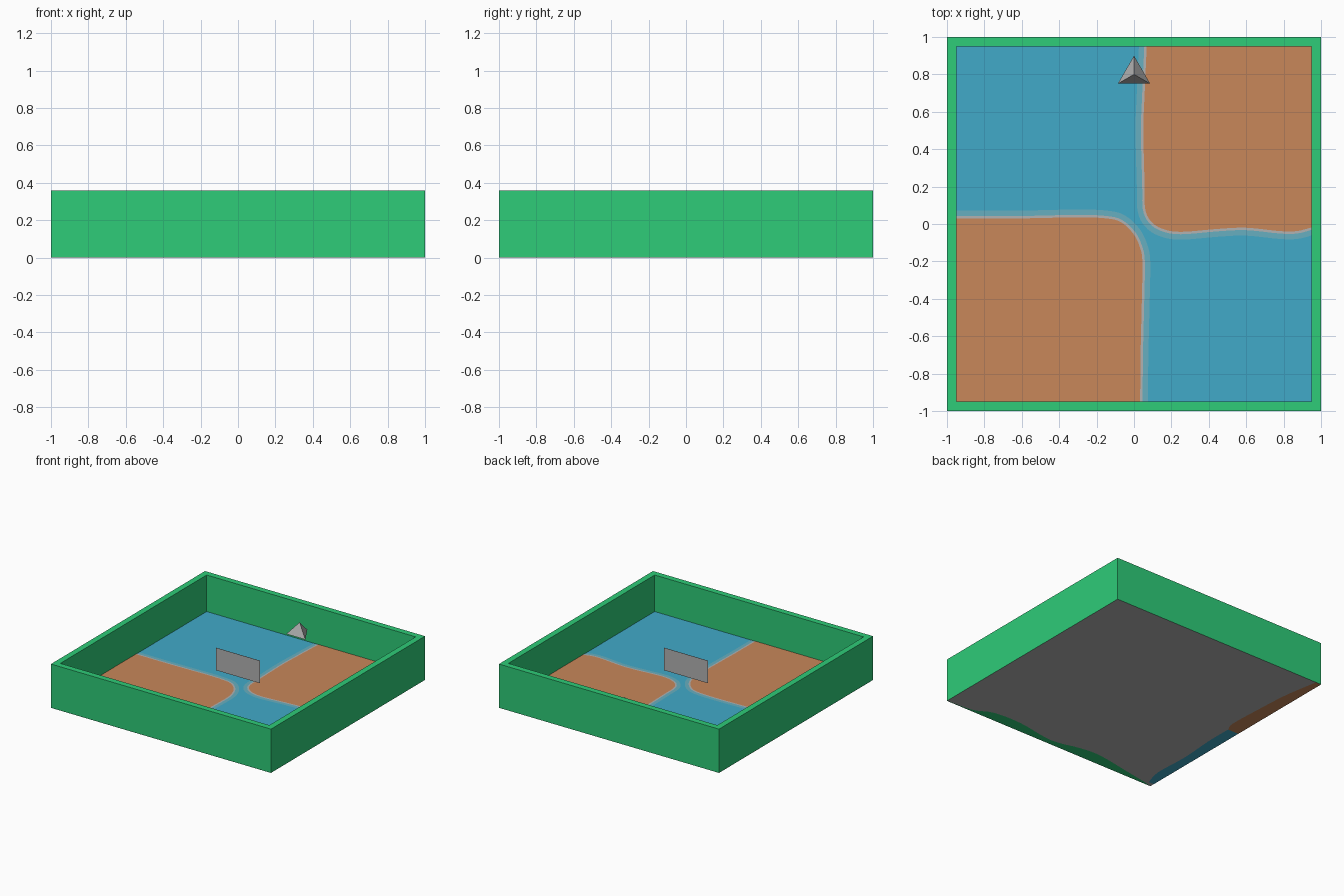
import bpy, bmesh, math
from mathutils import Vector

if "Cube" in bpy.data.objects:
    bpy.data.objects.remove(bpy.data.objects["Cube"])


def mat(name, r, g, b):
    lin = [((c / 255 + 0.055) / 1.055) ** 2.4 for c in (r, g, b)]
    m = bpy.data.materials.new(name)
    m.diffuse_color = (*lin, 1)
    m.use_nodes = True
    m.node_tree.nodes["Principled BSDF"].inputs["Base Color"].default_value = m.diffuse_color
    return m


GREEN = mat("wall green", 46, 204, 120)
BLUE = mat("floor blue", 65, 170, 201)
PALE = mat("pale blue edge", 103, 175, 192)
ORANGE = mat("floor orange", 200, 135, 90)
GREY = mat("plain grey", 178, 178, 178)


def finish(bm, name, *mats):
    me = bpy.data.meshes.new(name)
    bm.to_mesh(me)
    bm.free()
    ob = bpy.data.objects.new(name, me)
    bpy.context.collection.objects.link(ob)
    for m in mats:
        me.materials.append(m)
    return ob


def plate(name, pts, z, m, up=True):
    """Flat painted plate from an outline."""
    bm = bmesh.new()
    f = bm.faces.new([bm.verts.new((p[0], p[1], z)) for p in pts])
    f.normal_update()
    if (f.normal.z > 0) != up:
        f.normal_flip()
    bmesh.ops.triangulate(bm, faces=[f])
    return finish(bm, name, m)


def smooth(pts, n=4):
    """Catmull-Rom curve through the points."""
    p = [Vector(q) for q in pts]
    p = [2 * p[0] - p[1]] + p + [2 * p[-1] - p[-2]]
    out = []
    for a, b, c, d in zip(p, p[1:], p[2:], p[3:]):
        for i in range(n):
            t = i / n
            out.append(0.5 * (2 * b + (c - a) * t + (2 * a - 5 * b + 4 * c - d) * t * t
                              + (3 * b - a - 3 * c + d) * t ** 3))
    return out + [p[-2]]


def offset(line, d):
    """Shift a line to its left by d."""
    out = []
    for i, q in enumerate(line):
        t = (line[min(i + 1, len(line) - 1)] - line[max(i - 1, 0)]).normalized()
        out.append(q + Vector((-t.y, t.x)) * d)
    return out


# Tray: green walls, blue floor, grey underside
FLOOR = 0.06
bm = bmesh.new()
bmesh.ops.create_cube(bm, size=1)
for v in bm.verts:
    v.co = (v.co.x * 2, v.co.y * 2, 0.36 if v.co.z > 0 else 0.0005)
top = max(bm.faces, key=lambda f: f.calc_center_median().z)
bmesh.ops.inset_region(bm, faces=[top], thickness=0.05, use_even_offset=True)
res = bmesh.ops.extrude_face_region(bm, geom=[top])
for v in res["geom"]:
    if isinstance(v, bmesh.types.BMVert):
        v.co.z = FLOOR
if top.is_valid:
    bmesh.ops.delete(bm, geom=[top], context="FACES_ONLY")
bmesh.ops.recalc_face_normals(bm, faces=bm.faces)
for f in bm.faces:
    z = f.calc_center_median().z
    if abs(f.normal.z) > 0.9:
        f.material_index = 2 if z < 0.01 else 1 if z < 0.1 else 0
finish(bm, "tray", GREEN, BLUE, GREY)

# Orange floor quarters, each with a grey line and pale blue rim
quarters = {
    "front_left": ([(-.95, .03), (-.6, .03), (-.3, .036), (-.15, .03), (-.07, .01), (-.005, -.05),
                    (.03, -.12), (.045, -.2), (.042, -.4), (.035, -.7), (.033, -.95)], (-.95, -.95)),
    "back_right": ([(.95, -.018), (.87, -.038), (.78, -.038), (.6, -.02), (.45, -.026), (.25, -.042),
                    (.15, -.025), (.09, .015), (.06, .08), (.057, .2), (.05, .5), (.057, .7),
                    (.068, .95)], (.95, .95)),
}
for name, (pts, corner) in quarters.items():
    line = smooth(pts)
    for layer, d, z, m in (("rim", .042, .0004, PALE), ("line", .013, .0008, GREY),
                           ("patch", 0, .0012, ORANGE)):
        out = [(max(-.95, min(.95, q.x)), max(-.95, min(.95, q.y))) for q in offset(line, d)]
        # square the ends against the walls
        for k, src in ((0, pts[0]), (-1, pts[-1])):
            x, y = out[k]
            out[k] = (src[0] if abs(src[0]) == .95 else x, src[1] if abs(src[1]) == .95 else y)
        plate(f"{name}_{layer}", out + [corner], FLOOR + z + (.0001 if corner[0] > 0 else 0), m)

# Painted strips along two edges of the underside
wave = [(1, -.995), (.77, -.98), (.61, -.91), (.36, -.9), (.02, -.95), (-.23, -.9),
        (-.42, -.89), (-.76, -.95), (-.93, -.98)]
plate("underside_green_strip", smooth(wave) + [(-1, -1), (1, -1)], 0, GREEN, False)
plate("underside_blue_strip", smooth([(-.95, -.96), (-.91, -.8), (-.92, -.5), (-.9, -.2), (-.9, .03)])
      + [(-1, .03), (-1, -.96)], 0, BLUE, False)
plate("underside_orange_strip", smooth([(-.9, .03), (-.87, .12), (-.88, .4), (-.9, .7), (-.95, 1)])
      + [(-1, 1), (-1, .03)], 0, ORANGE, False)

# Thin upright panel floating at the centre
bm = bmesh.new()
bmesh.ops.create_cube(bm, size=1)
for v in bm.verts:
    v.co = (v.co.x * 0.4, v.co.y * 0.002, 0.234 + v.co.z * 0.185)
finish(bm, "centre_panel", GREY)

# Small three-sided pyramid marker near the back wall
bm = bmesh.new()
base = [bm.verts.new((0.1 * math.cos(a), 0.8 + 0.1 * math.sin(a), 0.183))
        for a in (math.radians(90 + 120 * i) for i in range(3))]
tip = bm.verts.new((0, 0.8, 0.283))
bm.faces.new(base[::-1])
for i in range(3):
    bm.faces.new((base[i], base[(i + 1) % 3], tip))
finish(bm, "pyramid_marker", GREY)
